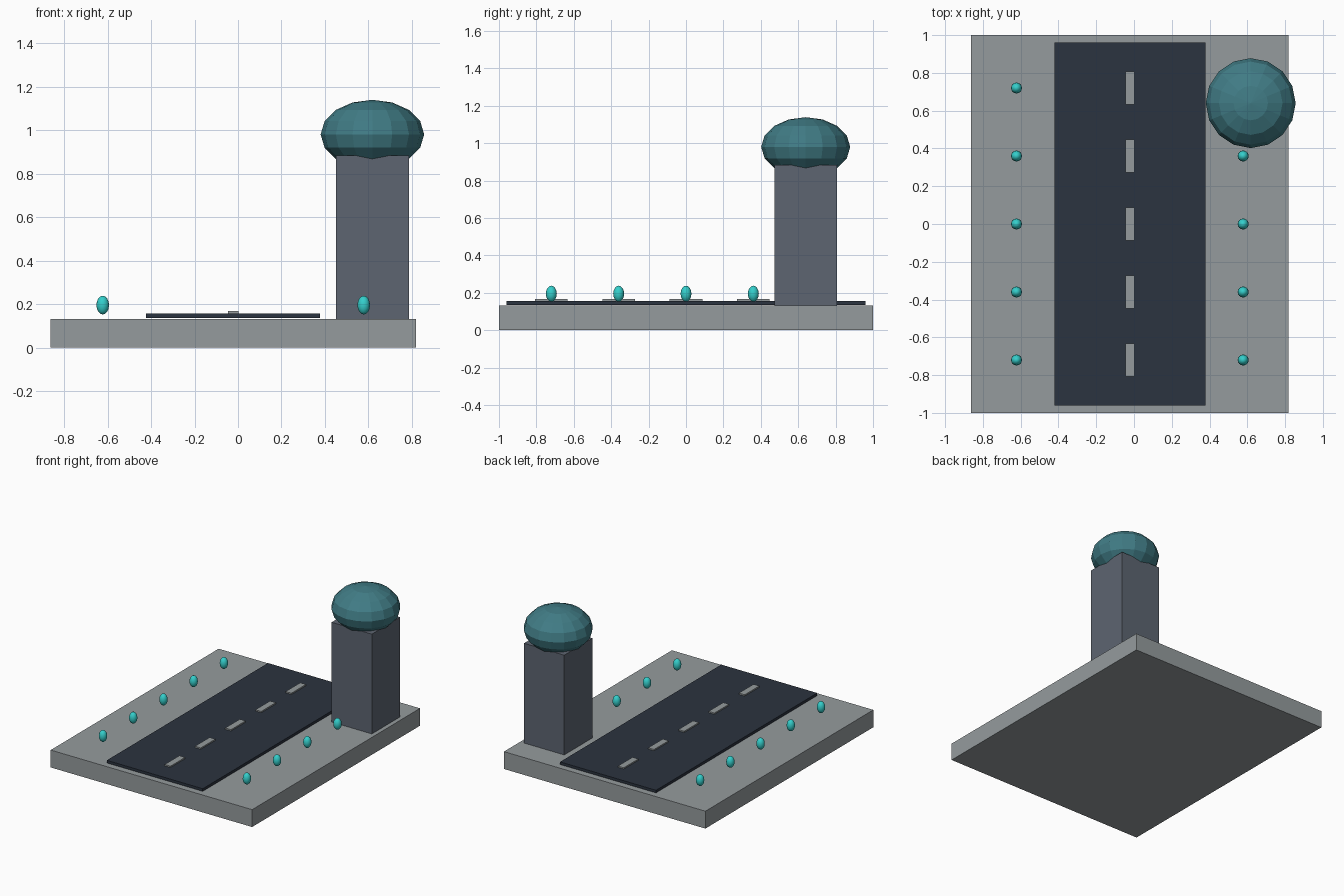
import bpy

cube = bpy.data.objects.get("Cube")
if cube:
    bpy.data.objects.remove(cube, do_unlink=True)


def material(name, r, g, b):
    m = bpy.data.materials.new(name)
    m.use_nodes = True
    m.diffuse_color = (r, g, b, 1)
    m.node_tree.nodes["Principled BSDF"].inputs["Base Color"].default_value = (r, g, b, 1)
    return m


concrete = material("pale concrete", 0.30, 0.33, 0.34)
asphalt = material("dark asphalt", 0.024, 0.033, 0.05)
slate = material("slate wall", 0.11, 0.13, 0.165)
teal = material("teal glass", 0.052, 0.20, 0.235)
cyan = material("cyan lamp", 0.035, 0.62, 0.60)


def finish(name, size, mat):
    ob = bpy.context.object
    ob.name = name
    ob.scale = size
    bpy.ops.object.transform_apply(location=False, rotation=False, scale=True)
    ob.data.materials.append(mat)
    return ob


def box(name, centre, size, bottom, mat):
    x, y = centre
    bpy.ops.mesh.primitive_cube_add(size=1, location=(x, y, bottom + size[2] / 2))
    return finish(name, size, mat)


def ellipsoid(name, centre, radii, mat):
    bpy.ops.mesh.primitive_uv_sphere_add(segments=16, ring_count=8, radius=1, location=centre)
    return finish(name, radii, mat)


MID = -0.022      # centre line of the runway
STEP = 0.36       # spacing of lamps and dashes

# Ground slab and runway
box("ground_slab", (MID, 0), (1.68, 2, 0.131), 0, concrete)
box("runway", (MID, 0), (0.8, 1.92, 0.02), 0.136, asphalt)

# Centre dashes and the two rows of edge lamps
for i in range(-2, 3):
    y = i * STEP
    box(f"runway_dash_{i + 3}", (MID, y), (0.048, 0.174, 0.01), 0.157, concrete)
    for side, label in ((-1, "right"), (1, "left")):
        lamp = ellipsoid(f"{label}_lamp_{i + 3}", (MID + side * 0.6, y, 0.195),
                         (0.029, 0.029, 0.043), cyan)
        bpy.ops.object.shade_smooth_by_angle()

# Control tower with its faceted dome
box("tower", (0.618, 0.64), (0.336, 0.336, 0.752), 0.131, slate)
ellipsoid("tower_dome", (0.618, 0.64, 0.98), (0.238, 0.238, 0.159), teal)
